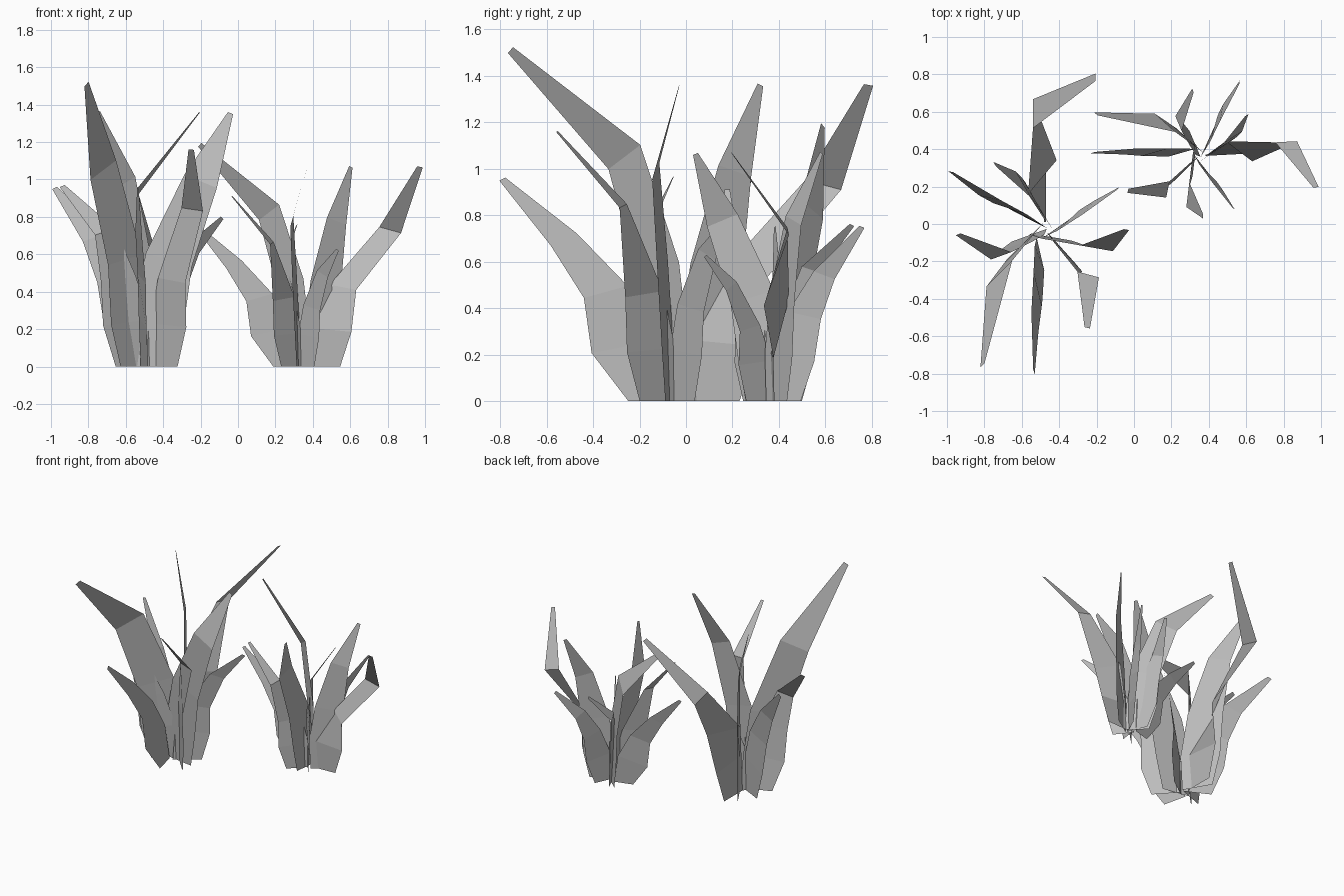
import bpy, bmesh, math
from mathutils import Matrix, Vector

cube = bpy.data.objects.get("Cube")
if cube:
    bpy.data.objects.remove(cube, do_unlink=True)

# One plain grey for every leaf
grey = bpy.data.materials.new("leaf_grey")
grey.use_nodes = True
colour = (0.5, 0.5, 0.5, 1)
grey.diffuse_color = colour
grey.node_tree.nodes["Principled BSDF"].inputs["Base Color"].default_value = colour

# Placement of the two clumps: the small one is a turned, scaled copy
clumps = {
    "large_clump": Matrix.Identity(4),
    "small_clump": Matrix.Translation((0.393, 0.012, 0))
    @ Matrix.Rotation(math.radians(-87), 4, "Z")
    @ Matrix.Diagonal((0.75, 0.75, 0.785, 1)),
}


def leaf(name, azimuth, slant, rows):
    """Flat ribbon along a bent centre line of (x, y, z, width, optional twist).
    Its width lies in the vertical plane facing the azimuth; slant says how far
    each row tips from level (0) to square to the direction of growth (1)."""
    centres = [Vector(row[:3]) for row in rows]
    bm = bmesh.new()
    previous = None
    for i, (x, y, z, width, *twist) in enumerate(rows):
        angle = math.radians(azimuth + sum(twist))
        outward = Vector((math.cos(angle), math.sin(angle), 0))
        growth = Vector()
        for a, b in zip(centres[max(i - 1, 0):i + 1], centres[max(i, 1):i + 2]):
            growth += (b - a).normalized()
        across = outward * growth.z - Vector((0, 0, slant * growth.dot(outward)))
        if i == 0:
            across = outward
        half = across.normalized() * width / 2
        pair = [bm.verts.new(centres[i] + half), bm.verts.new(centres[i] - half)]
        if previous:
            bm.faces.new((previous[0], previous[1], pair[1], pair[0]))
        previous = pair
    mesh = bpy.data.meshes.new(name)
    bm.to_mesh(mesh)
    bm.free()
    mesh.materials.append(grey)
    for clump, matrix in clumps.items():
        obj = bpy.data.objects.new(f"{clump}_{name}", mesh)
        obj.matrix_world = matrix
        bpy.context.collection.objects.link(obj)


# Tall leaves
leaf("tallest_leaf", -135, 0.9, [
    (-.55, -.06, 0, .22), (-.58, -.09, .24, .28), (-.605, -.12, .57, .26),
    (-.72, -.265, 1.05, .22), (-.81, -.755, 1.51, .04)])
leaf("back_leaf", 90, 0.4, [
    (-.48, .12, 0, .22), (-.47, .16, .25, .3), (-.49, .25, .54, .24, -40),
    (-.54, .59, .93, .16), (-.205, .785, 1.36, .04)])
leaf("left_leaf", -10, 1, [
    (-.44, -.07, 0, .22), (-.425, -.08, .25, .28), (-.37, -.1, .57, .26),
    (-.2, -.13, .99, .19), (-.04, -.03, 1.355, .03)])
leaf("back_right_leaf", 120, 0.9, [
    (-.5, .08, 0, .22), (-.51, .1, .25, .29), (-.53, .13, .57, .26),
    (-.59, .21, .99, .17), (-.745, .32, 1.36, .03)])

# Middle leaf
leaf("front_left_leaf", -15, 0.5, [
    (-.39, -.125, 0, .2, -33), (-.37, -.15, .22, .28, -33), (-.355, -.18, .46, .22, -33),
    (-.245, -.27, .84, .12), (-.25, -.555, 1.16, .03)])

# Short leaves
leaf("front_leaf", -92, 0.5, [
    (-.5, -.16, 0, .18, 15), (-.51, -.26, .235, .3, 10), (-.515, -.345, .47, .2, 15),
    (-.53, -.525, .695, .13, 20), (-.535, -.79, .955, .03, 20)])
leaf("right_leaf", -160, 0.6, [
    (-.56, -.06, 0, .2), (-.6, -.1, .235, .26), (-.64, -.13, .47, .2),
    (-.71, -.17, .72, .12), (-.94, -.055, .965, .03)])
leaf("far_right_leaf", 153, 0.5, [
    (-.55, .02, 0, .2), (-.6, .05, .235, .26), (-.66, .08, .47, .2, 8),
    (-.77, .14, .69, .13, 14), (-.98, .28, .955, .03, 14)])
leaf("back_left_leaf", 35, 0.6, [
    (-.41, -.02, 0, .2), (-.38, 0, .21, .24), (-.35, .02, .4, .17, 8),
    (-.24, .09, .63, .11, 14), (-.085, .19, .795, .025, 14)])
